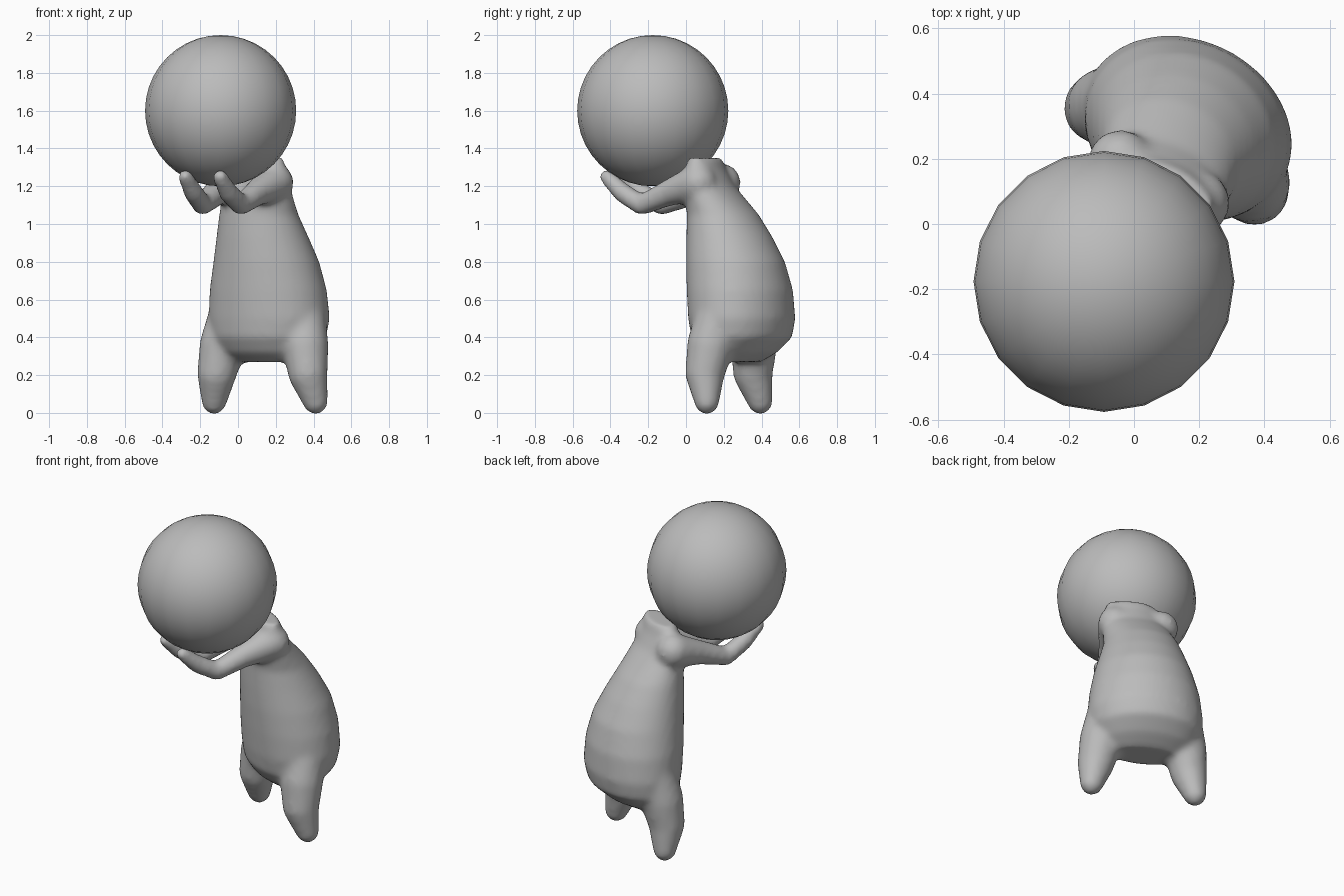
import bpy, bmesh, math
from mathutils import Matrix, Vector

cube = bpy.data.objects.get("Cube")
if cube:
    bpy.data.objects.remove(cube, do_unlink=True)

# One plain clay colour
clay = bpy.data.materials.new("grey_clay")
clay.use_nodes = True
colour = (0.5, 0.5, 0.5, 1)
clay.diffuse_color = colour
clay.node_tree.nodes["Principled BSDF"].inputs["Base Color"].default_value = colour

# The figure is turned about z; SIDE points to its left
TURN = math.radians(-27.8)
SIDE = Vector((math.cos(TURN), math.sin(TURN), 0))
MID = 0.008


def mirrored(p):
    return p - 2 * (p.dot(SIDE) - MID) * SIDE


def make_object(name, bm):
    mesh = bpy.data.meshes.new(name)
    bm.to_mesh(mesh)
    bm.free()
    mesh.materials.append(clay)
    for poly in mesh.polygons:
        poly.use_smooth = True
    obj = bpy.data.objects.new(name, mesh)
    bpy.context.collection.objects.link(obj)
    return obj


def add_limb(bm, joints, flip):
    """Chain of rounded, tapered segments through (x, y, z, radius)."""
    for start, end in zip(joints, joints[1:]):
        part = bmesh.new()
        for x, y, z, r in (start, end):
            p = Vector((x, y, z))
            p = mirrored(p) if flip else p
            bmesh.ops.create_icosphere(part, subdivisions=3, radius=r,
                                       matrix=Matrix.Translation(p))
        hull = bmesh.ops.convex_hull(part, input=part.verts)
        inside = [g for g in hull["geom_interior"] if isinstance(g, bmesh.types.BMVert)]
        bmesh.ops.delete(part, geom=inside, context="VERTS")
        bmesh.ops.recalc_face_normals(part, faces=part.faces)
        temp = bpy.data.meshes.new("limb_segment")
        part.to_mesh(temp)
        part.free()
        bm.from_mesh(temp)
        bpy.data.meshes.remove(temp)


def add_torso(bm, sections, sides=40):
    """Loft of turned ellipses: z, centre x, centre y, half width, half depth."""
    rings = []
    for z, cx, cy, wide, deep in sections:
        ring = []
        for i in range(sides):
            a = math.tau * i / sides
            p = Matrix.Rotation(TURN, 3, "Z") @ Vector((wide * math.cos(a), deep * math.sin(a), 0))
            ring.append(bm.verts.new(p + Vector((cx, cy, z))))
        rings.append(ring)
    for low, high in zip(rings, rings[1:]):
        for i in range(sides):
            j = (i + 1) % sides
            bm.faces.new((low[i], low[j], high[j], high[i]))
    bm.faces.new(rings[0][::-1])
    bm.faces.new(rings[-1])


# Body: torso, legs and arms fused into one soft skin
body = bmesh.new()
add_torso(body, [
    (0.27, 0.15, 0.27, 0.20, 0.10),
    (0.32, 0.15, 0.28, 0.27, 0.18),
    (0.40, 0.16, 0.295, 0.32, 0.25),
    (0.50, 0.165, 0.295, 0.335, 0.268),
    (0.65, 0.16, 0.285, 0.32, 0.27),
    (0.80, 0.15, 0.262, 0.287, 0.255),
    (0.93, 0.13, 0.23, 0.25, 0.222),
    (1.05, 0.11, 0.195, 0.217, 0.182),
    (1.20, 0.10, 0.125, 0.19, 0.115),
    (1.29, 0.105, 0.105, 0.17, 0.085),
    (1.35, 0.11, 0.10, 0.14, 0.07),
])
leg = [(0.33, 0.19, 0.55, 0.13), (0.355, 0.13, 0.36, 0.125),
       (0.37, 0.10, 0.21, 0.105), (0.41, 0.11, 0.058, 0.066)]
arm = [(0.195, 0.065, 1.22, 0.10), (0.10, -0.09, 1.165, 0.07),
       (0.015, -0.235, 1.10, 0.054), (-0.05, -0.335, 1.165, 0.053),
       (-0.095, -0.42, 1.25, 0.04)]
for flip in (False, True):
    add_limb(body, leg, flip)
    add_limb(body, arm, flip)
body_obj = make_object("body", body)
remesh = body_obj.modifiers.new("fuse", "REMESH")
remesh.mode = "VOXEL"
remesh.voxel_size = 0.018
remesh.use_smooth_shade = True
soften = body_obj.modifiers.new("soften", "SMOOTH")
soften.factor = 0.5
soften.iterations = 8

# Head: large ball resting over the hands
head = bmesh.new()
bmesh.ops.create_uvsphere(head, u_segments=20, v_segments=20, radius=0.4,
                          matrix=Matrix.Translation((-0.092, -0.176, 1.6)))
make_object("head", head)
